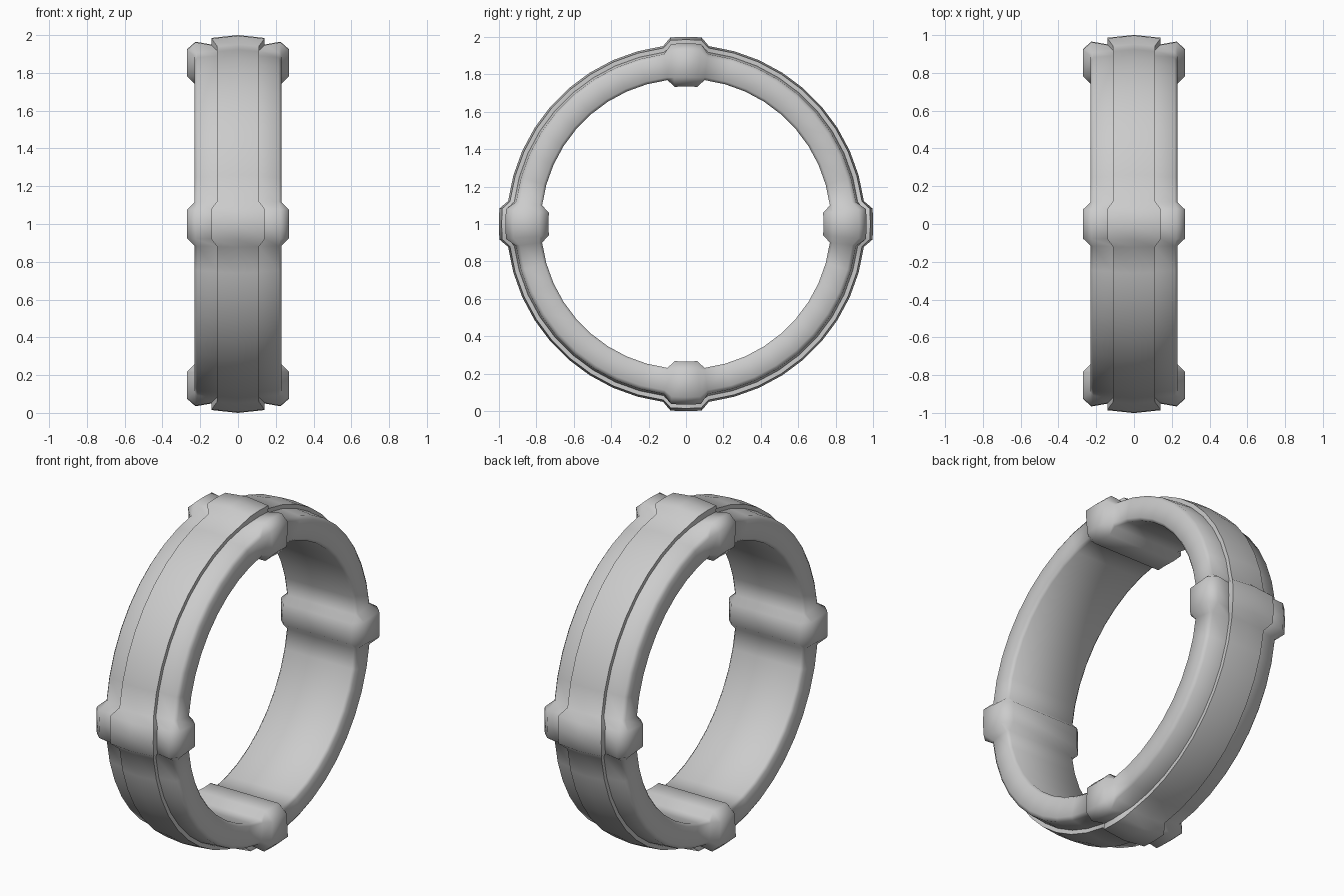
import bpy
import bmesh
import math

if "Cube" in bpy.data.objects:
    bpy.data.objects.remove(bpy.data.objects["Cube"], do_unlink=True)

# Half cross-sections as (x, radius), from the bore to the crown
BAND = [(0.215, 0.775), (0.23, 0.79), (0.23, 0.895), (0.215, 0.915),
        (0.11, 0.925), (0.11, 0.948), (0, 0.958)]
CLAMP = [(0.22, 0.735), (0.27, 0.785), (0.27, 0.925), (0.225, 0.965),
         (0.14, 0.95), (0.14, 0.985), (0, 1.0)]
CLAMP_HALF = 0.083    # half angle of the flat of a clamp
CLAMP_FOOT = 0.128    # half angle where its slope meets the band
BAND_STEPS = 9        # band segments between neighbouring clamps


def full_section(half):
    """Mirror a half section across x = 0 into a closed outline."""
    return half + [(-x, r) for x, r in reversed(half[:-1])]


def add_section(bm, half, angle):
    return [bm.verts.new((x, r * math.sin(angle), 1 + r * math.cos(angle)))
            for x, r in full_section(half)]


# Sections of the whole ring: four raised clamps joined by plain band
bm = bmesh.new()
sections = []
for quarter in range(4):
    base = quarter * math.pi / 2
    for offset in (-CLAMP_HALF, 0, CLAMP_HALF):
        sections.append(add_section(bm, CLAMP, base + offset))
    span = math.pi / 2 - 2 * CLAMP_FOOT
    for i in range(BAND_STEPS + 1):
        angle = base + CLAMP_FOOT + span * i / BAND_STEPS
        sections.append(add_section(bm, BAND, angle))

# Skin neighbouring sections
for i, a in enumerate(sections):
    b = sections[(i + 1) % len(sections)]
    for j in range(len(a)):
        k = (j + 1) % len(a)
        bm.faces.new((a[j], a[k], b[k], b[j]))
bmesh.ops.recalc_face_normals(bm, faces=bm.faces)

mesh = bpy.data.meshes.new("clamped_ring")
bm.to_mesh(mesh)
bm.free()
ring = bpy.data.objects.new("clamped_ring", mesh)
bpy.context.collection.objects.link(ring)

# Soft shading with crisp steps along the raised centre strip
bpy.ops.object.select_all(action='DESELECT')
ring.select_set(True)
bpy.context.view_layer.objects.active = ring
bpy.ops.object.shade_smooth_by_angle(angle=math.radians(58))
